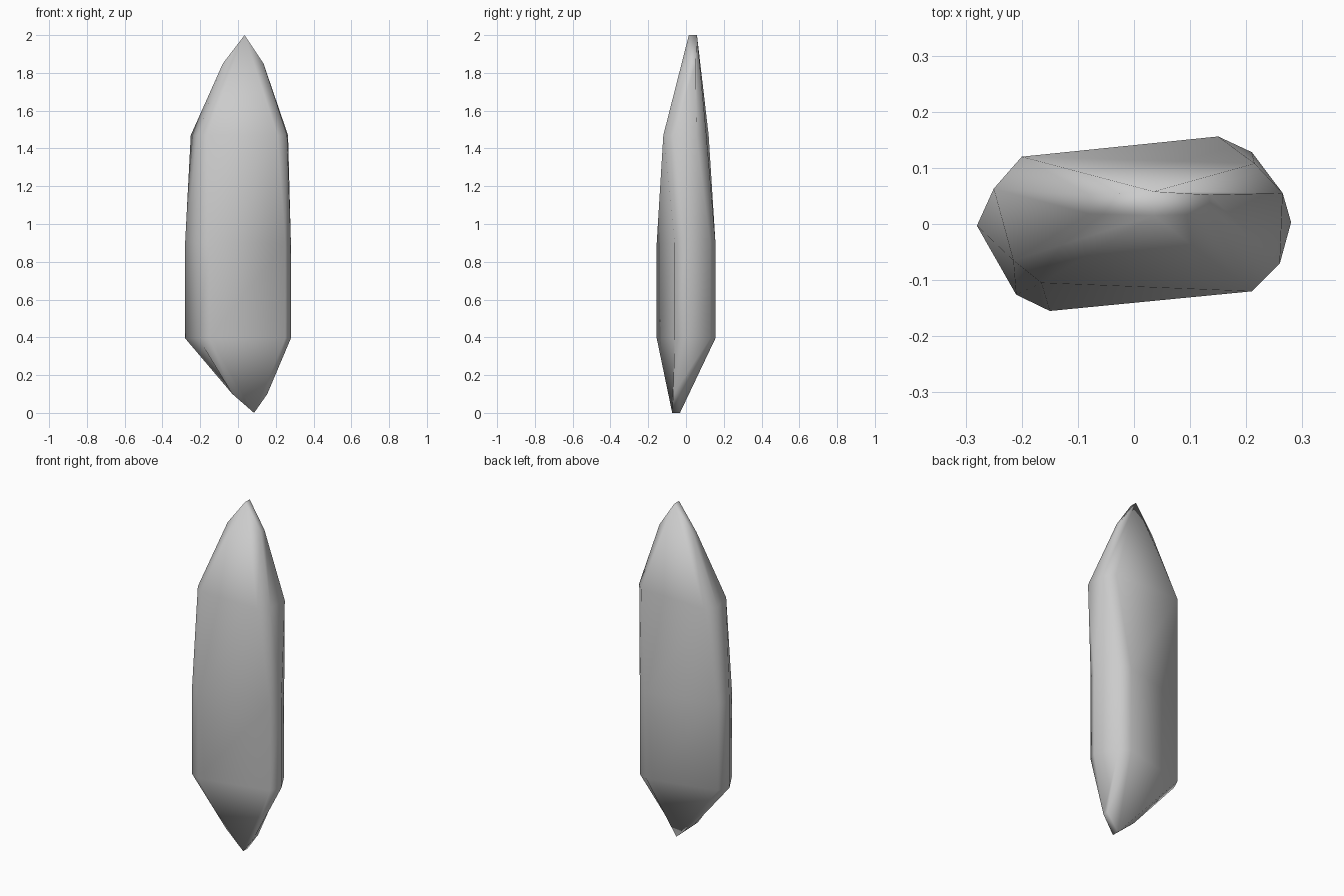
import bpy, bmesh

if "Cube" in bpy.data.objects:
    bpy.data.objects.remove(bpy.data.objects["Cube"])

# Cross-sections: four bevelled corners, two points each, counter-clockwise from front left
LOWER = [(-.21, -.126), (-.15, -.155), (.25, -.06), (.28, .003),
         (.21, .128), (.15, .156), (-.25, .06), (-.28, -.003)]
UPPER = [(-.215, -.065), (-.165, -.105), (.21, -.12), (.26, -.07),
         (.265, .055), (.215, .108), (-.2, .12), (-.25, .063)]


def flat_ring(section, z):
    return [(x, y, z) for x, y in section]


def chisel_tip(x, front, back, z, left, right, side_front, side_back, side_z):
    """Short ridge at the point, with a lower bevelled shoulder on each side."""
    f, b = (x, front, z), (x, back, z)
    return [(left, side_front, side_z), f, f, (right, side_front, side_z),
            (right, side_back, side_z), b, b, (left, side_back, side_z)]


rings = [
    chisel_tip(.085, -.073, -.032, 0, -.03, .155, -.068, -.035, .1),
    flat_ring(LOWER, .395),
    flat_ring(LOWER, .9),
    flat_ring(UPPER, 1.47),
    chisel_tip(.035, .015, .058, 2, -.08, .135, .018, .052, 1.85),
]

# Crystal body: bridge the rings
bm = bmesh.new()
loops = [[bm.verts.new(p) for p in ring] for ring in rings]
for k, (a, b) in enumerate(zip(loops, loops[1:])):
    for i in range(8):
        j = (i + 1) % 8
        if k == 2:      # twisted band needs a fixed diagonal
            bm.faces.new((a[i], a[j], b[j]))
            bm.faces.new((a[i], b[j], b[i]))
        else:
            bm.faces.new((a[i], a[j], b[j], b[i]))

# Sloping bevel faces on both tips
for t in (loops[0], loops[-1]):
    bm.faces.new((t[0], t[1], t[6], t[7]))
    bm.faces.new((t[2], t[3], t[4], t[5]))

bmesh.ops.remove_doubles(bm, verts=bm.verts[:], dist=.0005)
bmesh.ops.recalc_face_normals(bm, faces=bm.faces[:])

mesh = bpy.data.meshes.new("crystal_shard")
bm.to_mesh(mesh)
bm.free()
shard = bpy.data.objects.new("crystal_shard", mesh)
bpy.context.collection.objects.link(shard)

# Soft shading over shallow bevels
bpy.context.view_layer.objects.active = shard
shard.select_set(True)
bpy.ops.object.shade_smooth_by_angle(angle=1.05)
